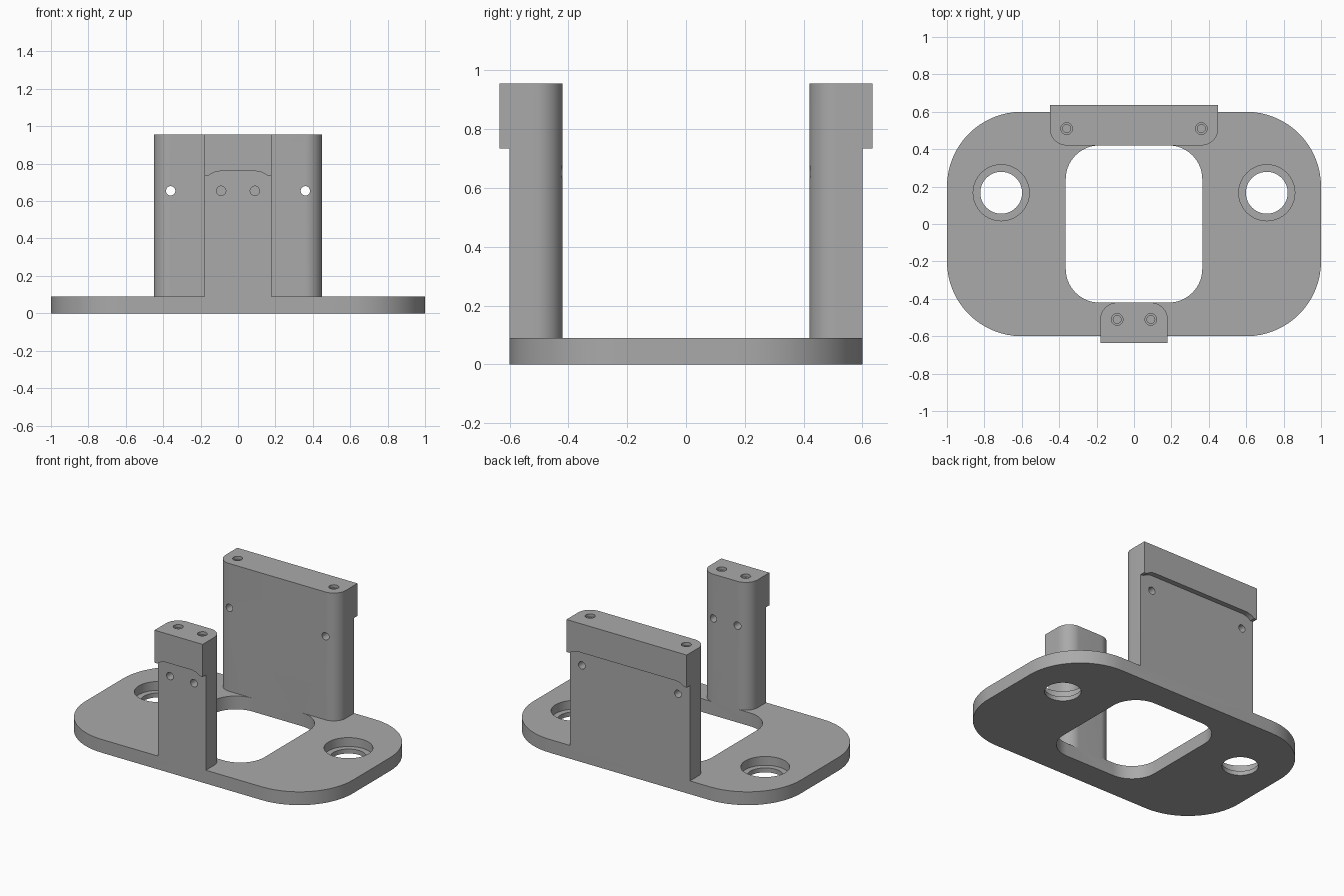
import bpy, bmesh, math

if "Cube" in bpy.data.objects:
    bpy.data.objects.remove(bpy.data.objects["Cube"])

TOP, PLATE = 0.955, 0.09

grey = bpy.data.materials.new("plain grey")
grey.diffuse_color = (0.4, 0.4, 0.4, 1)
grey.use_nodes = True
grey.node_tree.nodes["Principled BSDF"].inputs["Base Color"].default_value = grey.diffuse_color


def arc(cx, cy, r, a0, a1, n=16):
    return [(cx + r * math.cos(math.radians(a0 + (a1 - a0) * i / n)),
             cy + r * math.sin(math.radians(a0 + (a1 - a0) * i / n))) for i in range(n + 1)]


def rounded(w, h, r):
    """Outline of a rounded rectangle with half sizes w and h."""
    pts = []
    for sx, sy, a in ((1, 1, 0), (-1, 1, 90), (-1, -1, 180), (1, -1, 270)):
        pts += arc(sx * (w - r), sy * (h - r), r, a, a + 90)
    return pts


def prism(name, outline, lo, hi, axis="z"):
    """Extrude an outline along z (points are x, y) or along y (points are x, z)."""
    bm = bmesh.new()
    put = (lambda p, d: (p[0], p[1], d)) if axis == "z" else (lambda p, d: (p[0], d, p[1]))
    a = [bm.verts.new(put(p, lo)) for p in outline]
    b = [bm.verts.new(put(p, hi)) for p in outline]
    bm.faces.new(a)
    bm.faces.new(b)
    for i in range(len(a)):
        j = (i + 1) % len(a)
        bm.faces.new((a[i], a[j], b[j], b[i]))
    bmesh.ops.recalc_face_normals(bm, faces=bm.faces)
    me = bpy.data.meshes.new(name)
    bm.to_mesh(me)
    bm.free()
    me.materials.append(grey)
    ob = bpy.data.objects.new(name, me)
    bpy.context.collection.objects.link(ob)
    return ob


def hole(x, y, r, lo, hi, axis="z"):
    return prism("hole_cutter", arc(x, y, r, 0, 360, 40)[:-1], lo, hi, axis)


def combine(target, other, operation):
    mod = target.modifiers.new("combine", "BOOLEAN")
    mod.operation, mod.solver, mod.object = operation, "EXACT", other
    bpy.context.view_layer.objects.active = target
    bpy.ops.object.modifier_apply(modifier=mod.name)
    bpy.data.objects.remove(other)


def post(name, w, side):
    """Upright with rounded inner corners, outer lip and screw holes; side is +1 back, -1 front."""
    r = 0.09
    c = w - r                                   # screw holes share the corner centres
    foot = [(w, 0.6), (-w, 0.6)] + arc(-c, 0.51, r, 180, 270) + arc(c, 0.51, r, 270, 360)
    body = prism(name, [(x, side * y) for x, y in foot], PLATE, TOP)
    # lip whose underside arches around the cross holes
    low, cz, R = 0.735, 0.655, 0.105
    a = math.degrees(math.asin((low - cz) / R))
    lip = [(w, TOP), (-w, TOP), (-w, low)] + arc(-c, cz, R, 180 - a, 90) \
        + arc(c, cz, R, 90, a) + [(w, low)]
    y0, y1 = sorted((side * 0.57, side * 0.635))
    combine(body, prism("lip", lip, y0, y1, "y"), "UNION")
    for x in (-c, c):
        y = side * 0.51
        combine(body, hole(x, y, 0.021, TOP - 0.2, TOP + 0.1), "DIFFERENCE")
        combine(body, hole(x, y, 0.031, TOP - 0.02, TOP + 0.1), "DIFFERENCE")
        y0, y1 = sorted((side * 0.3, side * 0.8))
        combine(body, hole(x, cz, 0.025, y0, y1, "y"), "DIFFERENCE")
    return body


# base plate with window and counterbored holes
plate = prism("mounting_bracket", rounded(1.0, 0.6, 0.4), 0, PLATE)
combine(plate, prism("window_cutter", rounded(0.365, 0.42, 0.18), -0.1, 0.2), "DIFFERENCE")
for x in (-0.71, 0.71):
    combine(plate, hole(x, 0.167, 0.112, -0.1, 0.2), "DIFFERENCE")
    combine(plate, hole(x, 0.167, 0.15, 0.03, 0.2), "DIFFERENCE")

# uprights merged into one solid bracket
combine(plate, post("back_post", 0.45, 1), "UNION")
combine(plate, post("front_post", 0.18, -1), "UNION")

bpy.ops.object.select_all(action="DESELECT")
plate.select_set(True)
bpy.context.view_layer.objects.active = plate
bpy.ops.object.shade_smooth_by_angle(angle=math.radians(30))
